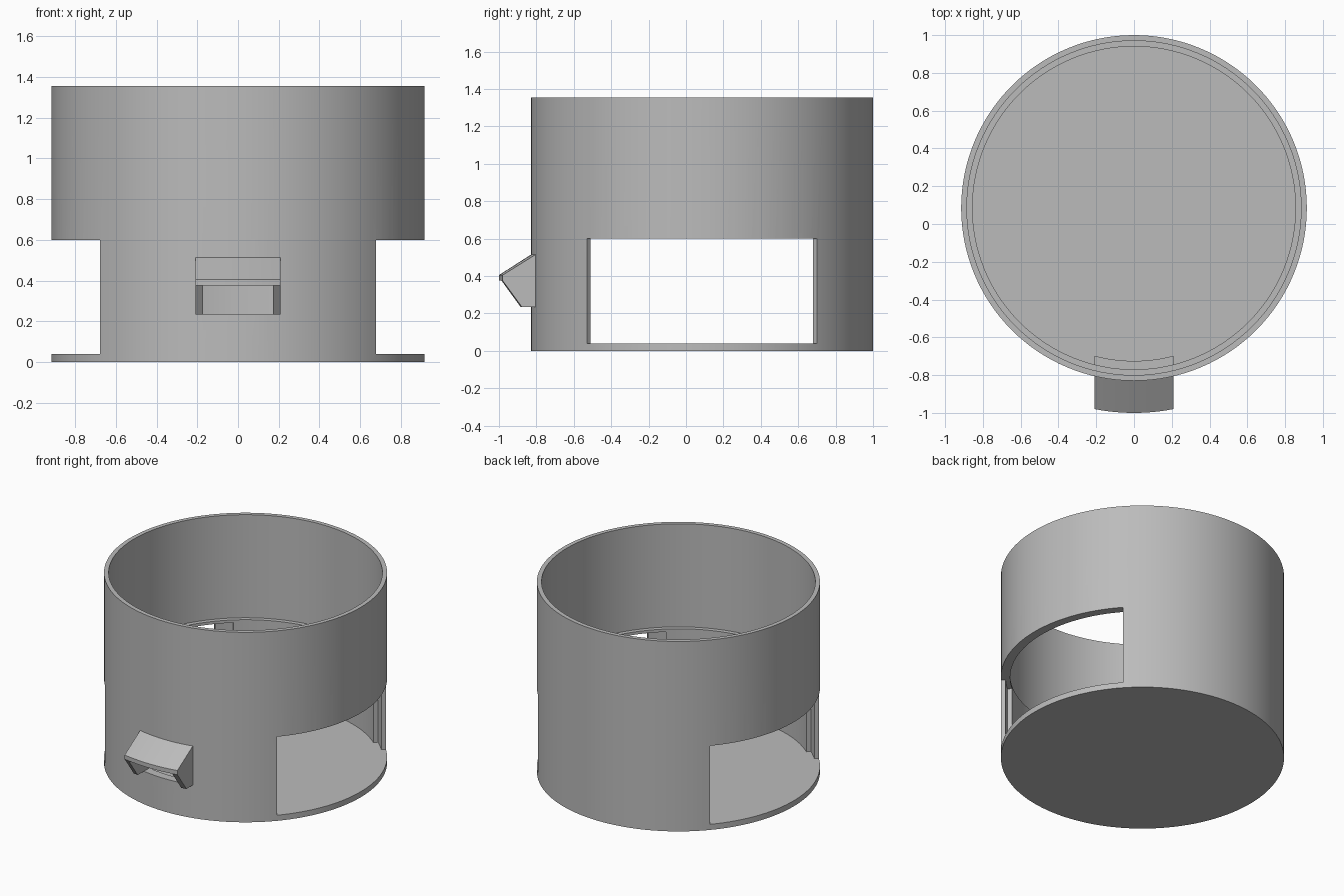
import bpy, bmesh
from math import sin, cos, sqrt, pi, radians

cube = bpy.data.objects.get("Cube")
if cube:
    bpy.data.objects.remove(cube, do_unlink=True)

CY = 0.085          # centre of the round body along y
R_OUT, R_IN, R_LINER = 0.915, 0.885, 0.855
HEIGHT, FLOOR, LEDGE = 1.355, 0.04, 0.62

grey = bpy.data.materials.new("plain grey")
grey.use_nodes = True
colour = (0.5, 0.5, 0.5, 1)
grey.diffuse_color = colour
grey.node_tree.nodes["Principled BSDF"].inputs["Base Color"].default_value = colour


def loft(name, sections, closed):
    """Skin a list of equal cross-sections into a solid."""
    bm = bmesh.new()
    rows = [[bm.verts.new(p) for p in s] for s in sections]
    pairs = list(zip(rows, rows[1:]))
    if closed:
        pairs.append((rows[-1], rows[0]))
    else:
        bm.faces.new(rows[0])
        bm.faces.new(rows[-1])
    n = len(rows[0])
    for a, b in pairs:
        for i in range(n):
            j = (i + 1) % n
            bm.faces.new((a[i], a[j], b[j], b[i]))
    bmesh.ops.remove_doubles(bm, verts=bm.verts, dist=1e-5)
    bmesh.ops.dissolve_degenerate(bm, edges=bm.edges, dist=1e-5)
    bmesh.ops.recalc_face_normals(bm, faces=bm.faces)
    mesh = bpy.data.meshes.new(name)
    bm.to_mesh(mesh)
    bm.free()
    mesh.materials.append(grey)
    obj = bpy.data.objects.new(name, mesh)
    bpy.context.collection.objects.link(obj)
    return obj


def sweep(name, profile, middle=0, half=pi, steps=128):
    """Turn a (radius, z) profile about the body axis."""
    full = half >= pi
    count = steps if full else steps + 1
    angles = [middle - half + 2 * half * i / steps for i in range(count)]
    return loft(name, [[(r * cos(a), CY + r * sin(a), z) for r, z in profile]
                       for a in angles], full)


def bend(name, profile, half_width, steps=12):
    """Run a (radius, z) profile across the front with straight sides."""
    xs = [half_width * (2 * i / steps - 1) for i in range(steps + 1)]
    return loft(name, [[(x, CY - sqrt(r * r - x * x), z) for r, z in profile]
                       for x in xs], False)


def box(r0, r1, z0, z1):
    return [(r0, z0), (r1, z0), (r1, z1), (r0, z1)]


def cut(target, cutter):
    cutter.hide_render = True
    mod = target.modifiers.new("cut", 'BOOLEAN')
    mod.operation = 'DIFFERENCE'
    mod.solver = 'EXACT'
    mod.object = cutter
    bpy.context.view_layer.objects.active = target
    bpy.ops.object.modifier_apply(modifier=mod.name)
    bpy.data.objects.remove(cutter, do_unlink=True)


# Round cup with a ledge and a thicker lower wall
body = sweep("body", [(0, 0), (R_OUT, 0), (R_OUT, HEIGHT), (R_IN, HEIGHT),
                      (R_IN, LEDGE), (R_LINER, LEDGE), (R_LINER, FLOOR), (0, FLOOR)])

# Side windows, with the inner lining set back from their edges
for side in (0, pi):
    cut(body, sweep("lining_cutter", box(0.83, R_IN, FLOOR, 0.6), side, radians(49.7), 40))
    cut(body, sweep("window_cutter", box(0.82, 1, FLOOR, 0.6), side, radians(42.2), 40))

# Front opening under the hood
cut(body, bend("opening_cutter", box(0.75, 1, 0.235, 0.47), 0.172))

# Hooded spout, hollow between its cheeks
hood = bend("front_hood", [(0.81, 0.52), (0.905, 0.52), (1.085, 0.405), (1.085, 0.375),
                           (0.985, 0.235), (0.81, 0.235)], 0.208)
cut(hood, bend("hood_cutter", [(0.75, 0.2), (1.2, 0.2), (1.2, 0.375), (1.08, 0.375),
                               (0.92, 0.47), (0.75, 0.47)], 0.172))

# Smooth walls with crisp edges
for obj in (body, hood):
    bpy.ops.object.select_all(action='DESELECT')
    obj.select_set(True)
    bpy.context.view_layer.objects.active = obj
    bpy.ops.object.shade_smooth_by_angle(angle=radians(30))
